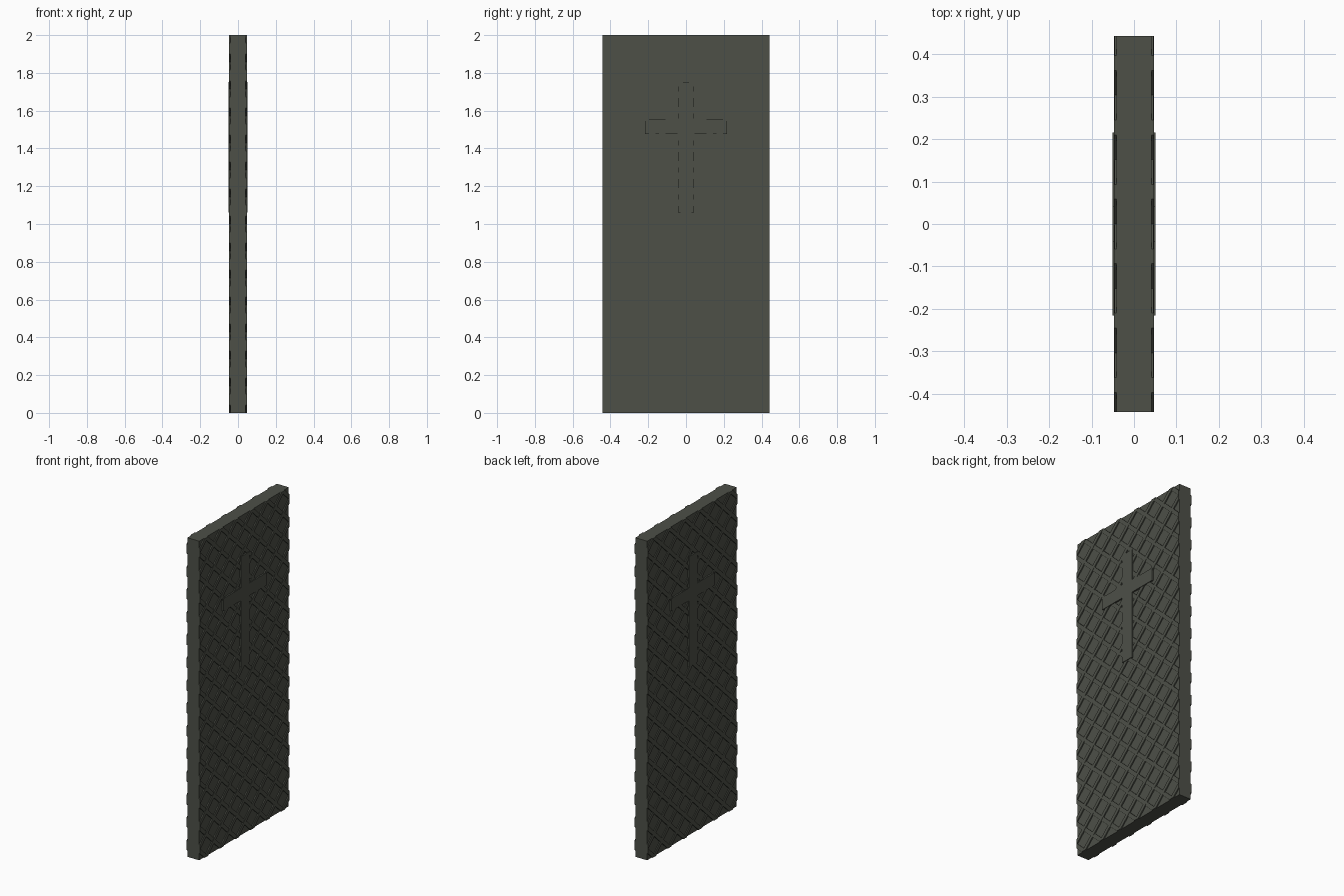
import bpy, bmesh, math
from mathutils import Matrix, Vector

if "Cube" in bpy.data.objects:
    bpy.data.objects.remove(bpy.data.objects["Cube"])

stone = bpy.data.materials.new("dark_olive_grey")
stone.diffuse_color = (0.075, 0.08, 0.064, 1)
stone.use_nodes = True
stone.node_tree.nodes["Principled BSDF"].inputs["Base Color"].default_value = stone.diffuse_color

HALF_Y, HEIGHT = 0.443, 2.0
PITCH_Y, PITCH_Z = 0.152, 2.0 / 14      # size of one lattice diamond
BAR_W = 0.024


def finish(name, bm):
    bmesh.ops.recalc_face_normals(bm, faces=bm.faces[:])
    me = bpy.data.meshes.new(name)
    bm.to_mesh(me)
    bm.free()
    me.materials.append(stone)
    ob = bpy.data.objects.new(name, me)
    bpy.context.collection.objects.link(ob)
    return ob


def box(bm, size, loc, rot=0.0):
    m = Matrix.Translation(loc) @ Matrix.Rotation(rot, 4, 'X') @ Matrix.Diagonal((*size, 1))
    return bmesh.ops.create_cube(bm, size=1, matrix=m)


def clip(bm):
    # trim to the outline of the slab and cap the cut ends
    for co, no in (((0, HALF_Y, 0), (0, 1, 0)), ((0, -HALF_Y, 0), (0, -1, 0)),
                   ((0, 0, HEIGHT), (0, 0, 1)), ((0, 0, 0), (0, 0, -1))):
        bmesh.ops.bisect_plane(bm, geom=bm.verts[:] + bm.edges[:] + bm.faces[:],
                               dist=1e-6, plane_co=Vector(co), plane_no=Vector(no),
                               clear_outer=True)
        open_edges = [e for e in bm.edges if e.is_boundary]
        if open_edges:
            bmesh.ops.holes_fill(bm, edges=open_edges)


# slab
bm = bmesh.new()
box(bm, (0.082, 2 * HALF_Y, HEIGHT), (0, 0, HEIGHT / 2))
finish("slab", bm)

# diagonal lattice bars, two directions on both broad faces
angle = math.atan2(PITCH_Z, PITCH_Y)
for side, side_name in ((1, "right"), (-1, "left")):
    for lean, top in ((1, 0.0475), (-1, 0.0465)):
        bm = bmesh.new()
        for k in range(-12, 12):
            y0 = (k + 0.5) * PITCH_Y    # where the bar crosses mid height
            bar = bmesh.new()
            box(bar, (top - 0.038, 4, BAR_W), (side * (top + 0.038) / 2, y0, HEIGHT / 2),
                lean * angle)
            clip(bar)
            tmp = bpy.data.meshes.new("tmp")
            bar.to_mesh(tmp)
            bar.free()
            bm.from_mesh(tmp)
            bpy.data.meshes.remove(tmp)
        finish(f"lattice_{side_name}_{'rising' if lean > 0 else 'falling'}", bm)

# raised cross on both broad faces, one outline pushed outward
w, arm, z0, z1, z2, z3 = 0.042, 0.216, 1.06, 1.477, 1.556, 1.752
half = [(w, z0), (w, z1), (arm, z1), (arm, z2), (w, z2), (w, z3)]
outline = half + [(-y, z) for y, z in reversed(half)]
for side, side_name in ((1, "right"), (-1, "left")):
    bm = bmesh.new()
    face = bm.faces.new([bm.verts.new((side * 0.038, y, z)) for y, z in outline])
    ext = bmesh.ops.extrude_face_region(bm, geom=[face], use_keep_orig=True)
    verts = [g for g in ext["geom"] if isinstance(g, bmesh.types.BMVert)]
    bmesh.ops.translate(bm, verts=verts, vec=(side * 0.0125, 0, 0))
    finish(f"cross_{side_name}", bm)
